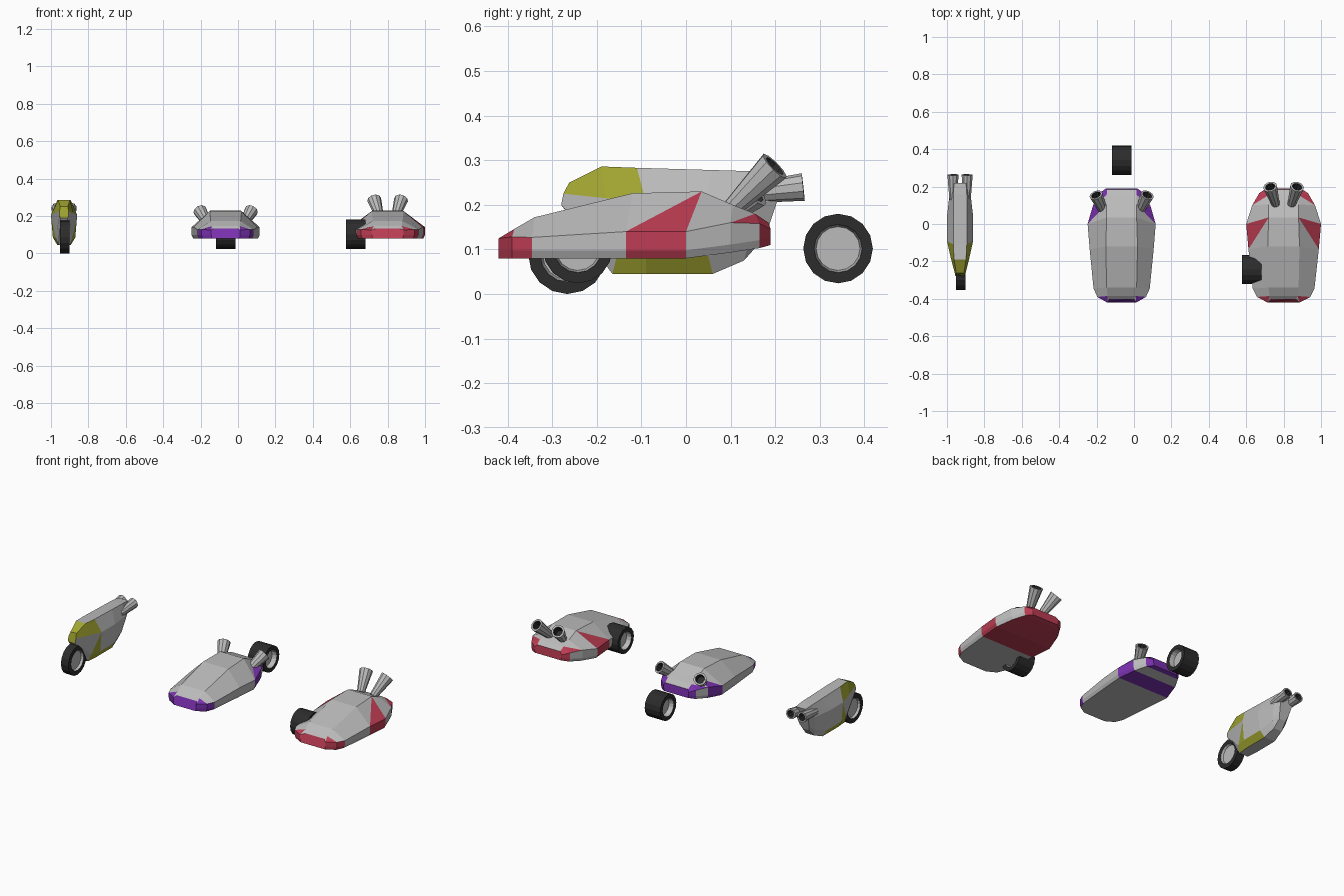
import bpy, bmesh, math
from mathutils import Vector

if "Cube" in bpy.data.objects:
    bpy.data.objects.remove(bpy.data.objects["Cube"])


def material(name, rgb):
    m = bpy.data.materials.new(name)
    m.diffuse_color = (*rgb, 1)
    m.use_nodes = True
    m.node_tree.nodes["Principled BSDF"].inputs["Base Color"].default_value = m.diffuse_color
    return m


GREY = material("grey", (0.5, 0.5, 0.5))
DARK = material("rubber", (0.025, 0.025, 0.025))
RED = material("red", (0.50, 0.045, 0.085))
PURPLE = material("purple", (0.19, 0.03, 0.42))
OLIVE = material("olive", (0.36, 0.38, 0.03))


def finish(bm, name, mats, loc=(0, 0, 0)):
    bmesh.ops.recalc_face_normals(bm, faces=bm.faces)
    me = bpy.data.meshes.new(name)
    bm.to_mesh(me)
    bm.free()
    for m in mats:
        me.materials.append(m)
    ob = bpy.data.objects.new(name, me)
    ob.location = loc
    bpy.context.collection.objects.link(ob)
    return ob


def loft(name, stations, paint, cx, painted, halves=(), caps=(1, 1)):
    """Mirrored hull. Each station has 4 (x, y, z) points from keel to roof.
    Strips: 0 chamfer, 1 side, 2 slope, 3 roof, 7 underside."""
    bm = bmesh.new()
    rings = []
    for st in stations:
        pts = list(st) + [(-x, y, z) for x, y, z in reversed(st)]
        rings.append([bm.verts.new(p) for p in pts])
    for i in range(len(rings) - 1):
        a, b = rings[i], rings[i + 1]
        for s in range(8):
            t = (s + 1) % 8
            strip = 6 - s if 3 < s < 7 else s
            if (i, strip) in halves:
                lo, hi = (s, t) if s < 4 else (t, s)
                bm.faces.new((a[lo], b[lo], b[hi])).material_index = 1
                bm.faces.new((a[lo], b[hi], a[hi]))
            else:
                f = bm.faces.new((a[s], b[s], b[t], a[t]))
                f.material_index = int((i, strip) in painted)
    for ring, c in zip((rings[0], rings[-1]), caps):
        bm.faces.new(ring).material_index = c
    return finish(bm, name, (GREY, paint), (cx, 0, 0))


def wheel(name, loc, r, width):
    # tyre with a recessed grey hub on both sides
    bm = bmesh.new()
    bmesh.ops.create_cone(bm, cap_ends=True, segments=16, radius1=r, radius2=r, depth=width)
    for f in [f for f in bm.faces if len(f.verts) == 16]:
        n = f.normal.copy()
        bmesh.ops.inset_region(bm, faces=[f], thickness=r * 0.31)
        f.material_index = 1
        bmesh.ops.inset_region(bm, faces=[f], thickness=r * 0.06)
        bmesh.ops.translate(bm, verts=f.verts, vec=-n * width * 0.28)
    ob = finish(bm, name, (DARK, GREY), loc)
    ob.rotation_euler = (0, math.pi / 2, 0)


def exhausts(name, cx, start, end, r0, r1):
    # flared hollow pipe, one on each side
    for side, label in ((1, "right"), (-1, "left")):
        p = Vector((start[0] * side, start[1], start[2]))
        q = Vector((end[0] * side, end[1], end[2]))
        d = q - p
        bm = bmesh.new()
        bmesh.ops.create_cone(bm, cap_ends=True, segments=10, radius1=r0, radius2=r1, depth=d.length)
        mouth = max(bm.faces, key=lambda f: f.calc_center_median().z)
        bmesh.ops.inset_region(bm, faces=[mouth], thickness=r1 * 0.3)
        walls = bmesh.ops.inset_region(bm, faces=[mouth], thickness=r1 * 0.08)["faces"]
        bmesh.ops.translate(bm, verts=mouth.verts, vec=(0, 0, -d.length * 0.4))
        for f in walls + [mouth]:
            f.material_index = 1
        ob = finish(bm, f"{name}_{label}", (GREY, DARK), (p + q) / 2 + Vector((cx, 0, 0)))
        ob.rotation_euler = d.to_track_quat('Z', 'Y').to_euler()


# car hull stations: side y, roof y, side half-width, roof half-width, keel z, belt z, roof z
CAR = [
    (-0.42, -0.400, 0.085, 0.065, 0.080, 0.125, 0.132),
    (-0.39, -0.385, 0.143, 0.075, 0.080, 0.128, 0.146),
    (-0.345, -0.34, 0.165, 0.080, 0.080, 0.127, 0.172),
    (-0.135, -0.12, 0.188, 0.085, 0.080, 0.140, 0.226),
    (0.00, 0.035, 0.200, 0.080, 0.080, 0.140, 0.230),
    (0.10, 0.105, 0.168, 0.080, 0.093, 0.160, 0.200),
    (0.165, 0.155, 0.130, 0.080, 0.103, 0.158, 0.180),
    (0.19, 0.185, 0.092, 0.078, 0.110, 0.145, 0.160),
]


def car_stations(sx):
    out = []
    for y, yt, w, wt, zb, zm, zt in CAR:
        w *= sx
        out.append([(w * 0.95, y, zb), (w, y, zb + 0.018), (w, y, zm), (wt, yt, zt)])
    return out


# red car
NOSE = {(0, 0), (0, 1), (1, 0), (1, 1)}
TAIL = {(6, 0), (6, 1), (6, 2)}
loft("red_car_body", car_stations(1.0), RED, 0.80,
     NOSE | TAIL | {(3, 0), (3, 1), (3, 7), (4, 7), (5, 7), (6, 7)},
     {(0, 2), (3, 2), (5, 2)})
wheel("red_car_wheel", (0.63, -0.243, 0.102), 0.078, 0.105)
exhausts("red_car_exhaust", 0.80, (0.042, 0.105, 0.195), (0.072, 0.199, 0.287), 0.022, 0.038)

# purple car
loft("purple_car_body", car_stations(0.91), PURPLE, -0.066,
     NOSE | TAIL | {(4, 0), (4, 1), (4, 7), (6, 7)},
     {(0, 2), (4, 2), (5, 2)})
wheel("purple_car_wheel", (-0.066, 0.341, 0.102), 0.078, 0.105)
exhausts("purple_car_exhaust", -0.066, (0.095, 0.065, 0.155), (0.137, 0.155, 0.228), 0.022, 0.037)

# motorbike
BIKE = [
    [(0.018, -0.272, 0.19), (0.025, -0.28, 0.20), (0.025, -0.275, 0.225), (0.020, -0.262, 0.25)],
    [(0.030, -0.165, 0.045), (0.045, -0.155, 0.085), (0.050, -0.18, 0.215), (0.032, -0.19, 0.286)],
    [(0.036, -0.09, 0.045), (0.060, -0.09, 0.085), (0.070, -0.09, 0.205), (0.036, -0.11, 0.283)],
    [(0.036, 0.06, 0.045), (0.060, 0.05, 0.085), (0.070, 0.04, 0.205), (0.036, 0.06, 0.278)],
    [(0.028, 0.13, 0.075), (0.045, 0.14, 0.115), (0.056, 0.16, 0.205), (0.036, 0.16, 0.275)],
    [(0.022, 0.17, 0.12), (0.032, 0.185, 0.15), (0.042, 0.205, 0.21), (0.032, 0.22, 0.27)],
]
loft("bike_body", BIKE, OLIVE, -0.93,
     {(0, 2), (0, 3), (1, 0), (2, 0), (1, 2)}, {(1, 1)}, caps=(1, 0))
wheel("bike_wheel", (-0.926, -0.266, 0.088), 0.088, 0.05)
exhausts("bike_exhaust", -0.93, (0.036, 0.13, 0.225), (0.038, 0.263, 0.24), 0.022, 0.031)
